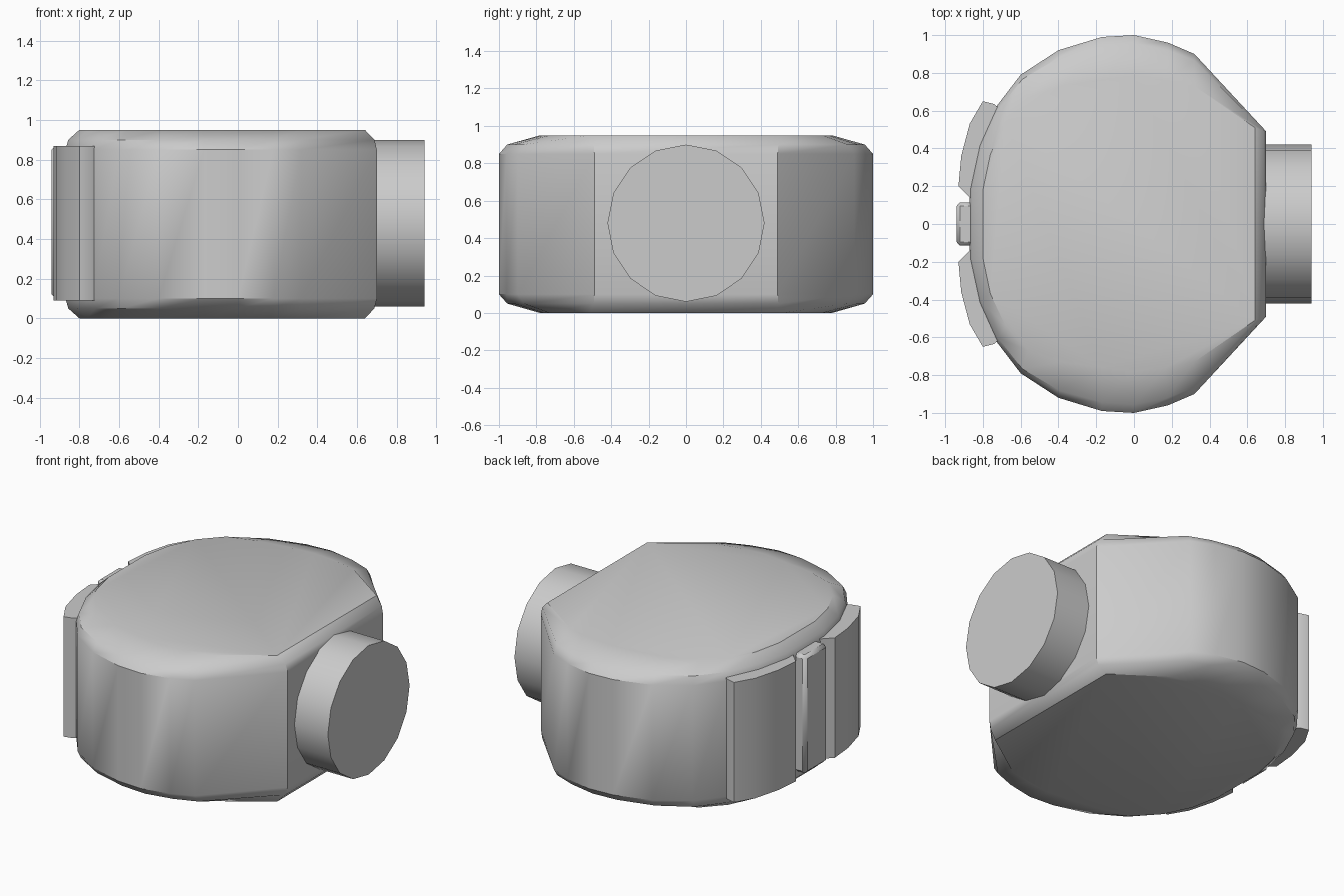
import bpy, bmesh, math
from mathutils import Matrix

cube = bpy.data.objects.get("Cube")
if cube:
    bpy.data.objects.remove(cube, do_unlink=True)

# Single flat grey
grey = bpy.data.materials.new("plain_grey")
grey.use_nodes = True
COLOUR = (0.6, 0.6, 0.6, 1)
grey.diffuse_color = COLOUR
grey.node_tree.nodes["Principled BSDF"].inputs["Base Color"].default_value = COLOUR


def finish(name, bm, smooth_angle=35, bevel=0):
    bmesh.ops.recalc_face_normals(bm, faces=bm.faces[:])
    mesh = bpy.data.meshes.new(name)
    bm.to_mesh(mesh)
    bm.free()
    mesh.materials.append(grey)
    obj = bpy.data.objects.new(name, mesh)
    bpy.context.collection.objects.link(obj)
    if bevel:
        mod = obj.modifiers.new("chamfer", "BEVEL")
        mod.width = bevel
        mod.segments = 1
    bpy.ops.object.select_all(action="DESELECT")
    obj.select_set(True)
    bpy.context.view_layer.objects.active = obj
    bpy.ops.object.shade_smooth_by_angle(angle=math.radians(smooth_angle))
    return obj


def loft(rings):
    """Capped skin through rings of (outline, z)."""
    bm = bmesh.new()
    loops = [[bm.verts.new((x, y, z)) for x, y in pts] for pts, z in rings]
    for a, b in zip(loops, loops[1:]):
        for i in range(len(a)):
            j = (i + 1) % len(a)
            bm.faces.new((a[i], a[j], b[j], b[i]))
    bm.faces.new(loops[0][::-1])
    bm.faces.new(loops[-1])
    return bm


def mirrored(half):
    return half + [(x, -y) for x, y in reversed(half) if y > 0]


def blend(a, b, t):
    return [(p[0] + (q[0] - p[0]) * t, p[1] + (q[1] - p[1]) * t) for p, q in zip(a, b)]


# Body: rounded outline with a flat side, wide chamfer at front and back
wall = mirrored([(0.70, 0.49), (0.32, 0.90), (0.18, 0.96), (0, 1.0), (-0.17, 0.99),
                 (-0.40, 0.92), (-0.60, 0.79), (-0.73, 0.62), (-0.82, 0.42), (-0.87, 0.19)])
flat = mirrored([(0.64, 0.51), (0.32, 0.73), (0.17, 0.76), (0, 0.78), (-0.17, 0.76),
                 (-0.38, 0.73), (-0.56, 0.67), (-0.68, 0.54), (-0.76, 0.37), (-0.80, 0.18)])
shoulder = blend(wall, flat, 0.2)
finish("body", loft([(flat, 0), (shoulder, 0.05), (wall, 0.10),
                     (wall, 0.85), (shoulder, 0.90), (flat, 0.95)]))

# Round knob on the flat side
bm = bmesh.new()
bmesh.ops.create_cone(bm, cap_ends=True, segments=16, radius1=0.42, radius2=0.42, depth=0.30,
                      matrix=Matrix.Translation((0.79, 0, 0.48)) @ Matrix.Rotation(math.pi / 2, 4, "Y"))
finish("side_knob", bm)

# Curved plates on the opposite side
plate = [(-0.86, 0.13), (-0.93, 0.20), (-0.915, 0.36), (-0.87, 0.53), (-0.80, 0.65),
         (-0.74, 0.635), (-0.70, 0.60), (-0.79, 0.40), (-0.84, 0.19)]
for name, side in (("back_plate", 1), ("front_plate", -1)):
    pts = [(x, side * y) for x, y in plate]
    finish(name, loft([(pts, 0.09), (pts, 0.87)]))

# Chamfered bar between the plates
bar = mirrored([(-0.84, 0.115), (-0.94, 0.115)])
finish("centre_bar", loft([(bar, 0.10), (bar, 0.87)]), 20, 0.02)
